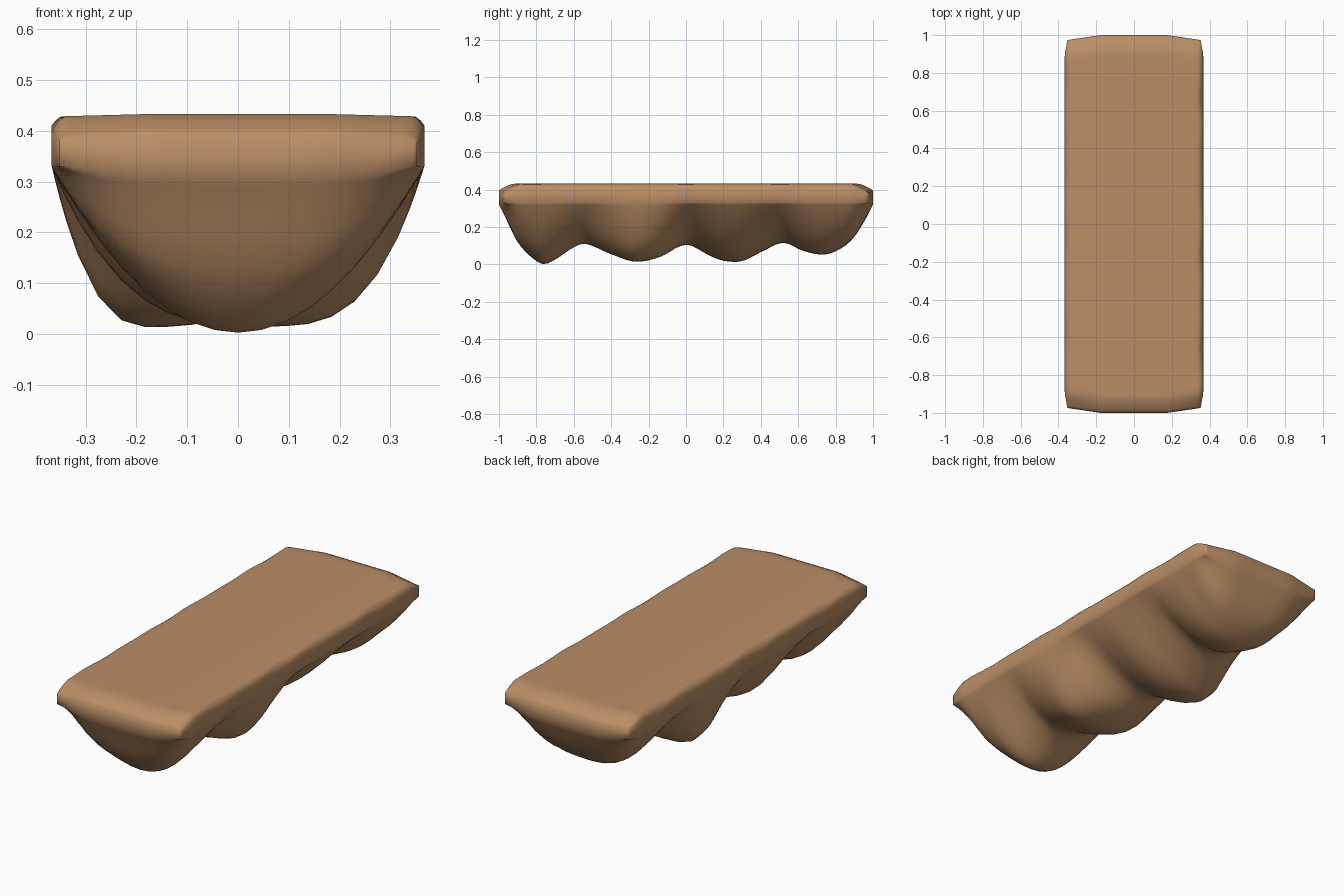
import bpy, bmesh, math

if "Cube" in bpy.data.objects:
    bpy.data.objects.remove(bpy.data.objects["Cube"])

HALF_W, RIM_LOW = 0.367, 0.33

# keel line along y: (y, lowest z, x of the lowest point, roundness of the section)
KEYS = [(-1.0, .32, 0, 4.0), (-.96, .24, 0, 3.6), (-.91, .135, 0, 3.1), (-.85, .06, 0, 2.4),
        (-.77, .003, 0, 2.0), (-.71, .02, 0, 1.95), (-.61, .085, .02, 1.9), (-.54, .11, .03, 1.9),
        (-.40, .055, .04, 2.6), (-.27, .015, .05, 3.3), (-.14, .04, .03, 2.6), (0, .105, -.06, 1.9),
        (.13, .045, -.13, 2.2), (.21, .018, -.16, 2.6), (.30, .018, -.17, 2.6), (.40, .065, -.12, 2.2),
        (.52, .115, -.04, 1.8), (.62, .075, -.01, 2.0), (.73, .052, -.02, 2.3), (.81, .075, -.02, 2.5),
        (.89, .135, -.01, 3.2), (.95, .225, 0, 3.6), (1.0, .32, 0, 4.0)]


def keel(y):
    """Smooth (Catmull-Rom) interpolation of the keel keys."""
    i = 0
    while i < len(KEYS) - 2 and y > KEYS[i + 1][0]:
        i += 1
    a, b = KEYS[i], KEYS[i + 1]
    p, n = KEYS[max(i - 1, 0)], KEYS[min(i + 2, len(KEYS) - 1)]
    h = b[0] - a[0]
    t = (y - a[0]) / h
    out = []
    for k in (1, 2, 3):
        m0 = (b[k] - p[k]) / (b[0] - p[0]) * h
        m1 = (n[k] - a[k]) / (n[0] - a[0]) * h
        out.append((2*t**3 - 3*t*t + 1) * a[k] + (t**3 - 2*t*t + t) * m0
                   + (3*t*t - 2*t**3) * b[k] + (t**3 - t*t) * m1)
    return out


def plan(u, v):
    """Unit square to the slab outline with clipped corners."""
    y = v * (1 - .026 * max(0, (abs(u) - .5) / .5))
    x = HALF_W * u * (1 - .04 * max(0, (abs(v) - .92) / .08))
    return x, y


def underside(u, v):
    low, cx, power = keel(v)
    c = cx / HALF_W
    r = abs(u - c) / (1 - c if u > c else 1 + c)
    if (u - c) * c < 0:  # long flank of an off-centre lump is straighter
        power *= 1 - .35 * abs(c)
    return RIM_LOW - (RIM_LOW - low) * (1 - min(1, r) ** power)


def top(u, v):
    side = max(0, (abs(u) - .93) / .07)
    end = max(0, (abs(v) - .91) / .09)
    corner = .012 * max(0, (abs(u) - .5) / .5) * min(1, .4 + end)
    phase = 1 if u > 0 else 0
    wave = side * (.005 * math.sin(v * 14 + phase) + .004 * math.sin(v * 23 + 2 * phase))
    return .433 - .026 * side ** 1.8 * (1 - min(1, end)) - .038 * min(1, end) ** 1.7 - corner + wave


# rock slab: flat top, rounded rim, four hanging lumps below
us = [-1, -.98, -.955, -.92, -.86, -.75] + [i / 8 for i in range(-5, 6)] + [.75, .86, .92, .955, .98, 1]
vs = [-1, -.985, -.96, -.935] + [-.91 + 1.82 * i / 64 for i in range(65)] + [.935, .96, .985, 1]
bm = bmesh.new()


def sheet(height, flip):
    grid = [[bm.verts.new((*plan(u, v), height(u, v))) for u in us] for v in vs]
    for a, b in zip(grid, grid[1:]):
        for i in range(len(us) - 1):
            f = [a[i], a[i + 1], b[i + 1], b[i]]
            bm.faces.new(f[::-1] if flip else f)
    return (grid[0] + [r[-1] for r in grid[1:-1]] + grid[-1][::-1]
            + [r[0] for r in grid[-2:0:-1]])


low = sheet(underside, True)
high = sheet(top, False)
for i in range(len(low)):
    j = (i + 1) % len(low)
    bm.faces.new((low[i], low[j], high[j], high[i]))
bmesh.ops.recalc_face_normals(bm, faces=bm.faces)
for f in bm.faces:
    f.smooth = True

mesh = bpy.data.meshes.new("rock_platform")
bm.to_mesh(mesh)
bm.free()
rock = bpy.data.objects.new("rock_platform", mesh)
bpy.context.collection.objects.link(rock)

mat = bpy.data.materials.new("tan_rock")
mat.diffuse_color = (0.49, 0.27, 0.133, 1)
mat.use_nodes = True
mat.node_tree.nodes["Principled BSDF"].inputs["Base Color"].default_value = mat.diffuse_color
mesh.materials.append(mat)
